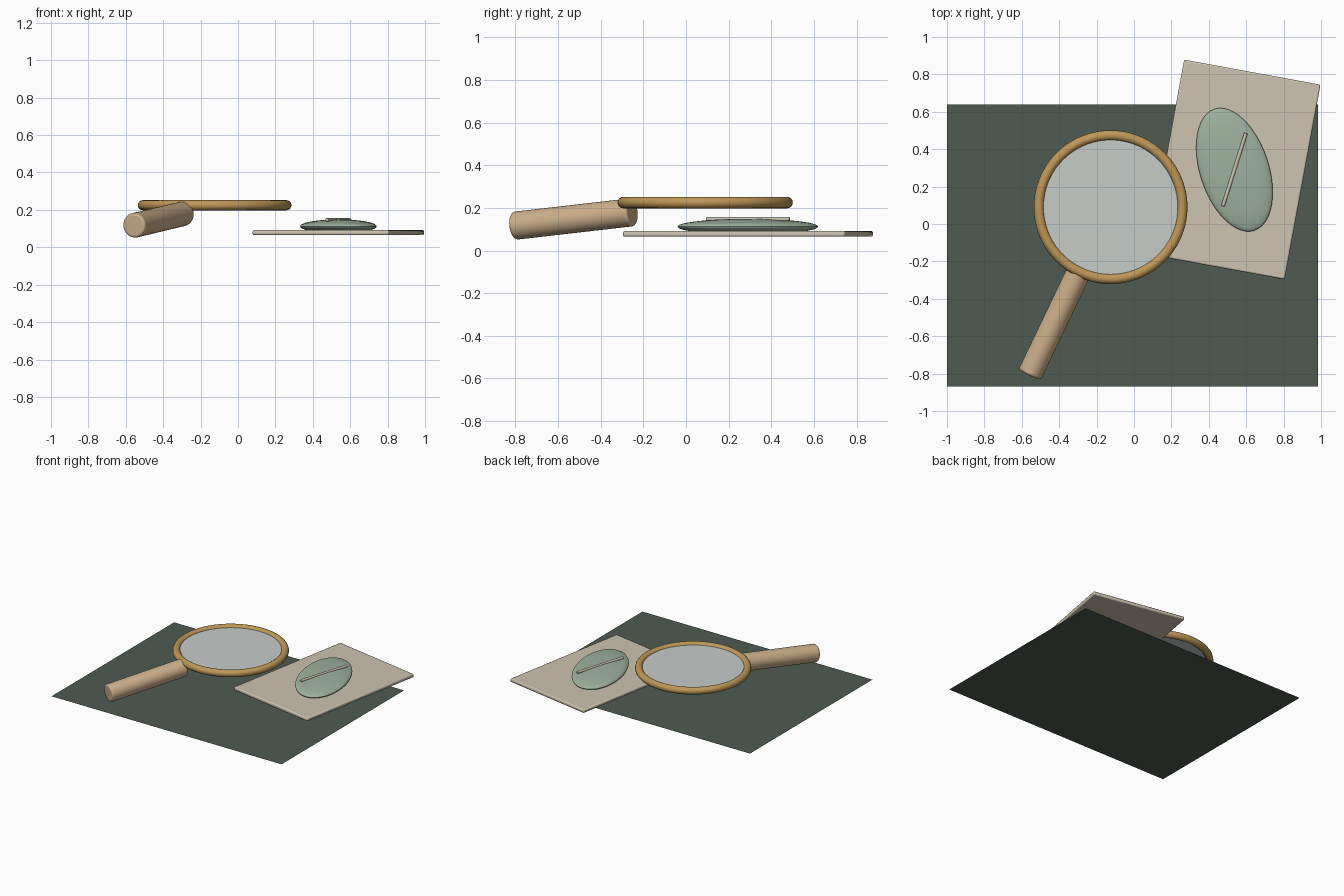
import bpy, math
from mathutils import Vector

if "Cube" in bpy.data.objects:
    bpy.data.objects.remove(bpy.data.objects["Cube"])


def paint(name, r, g, b):
    """Flat material from 0-255 display values, stored as linear."""
    lin = [((c / 255 + 0.055) / 1.055) ** 2.4 for c in (r, g, b)]
    m = bpy.data.materials.new(name)
    m.diffuse_color = (*lin, 1)
    m.use_nodes = True
    m.node_tree.nodes["Principled BSDF"].inputs["Base Color"].default_value = m.diffuse_color
    return m


mat_green = paint("dark green", 78, 91, 81)
parchment = paint("parchment", 205, 196, 176)
sage = paint("sage green", 158, 178, 158)
brass = paint("brass", 190, 151, 88)
tan_wood = paint("tan wood", 206, 176, 140)
glass = paint("pale glass", 198, 204, 201)


def finish(name, material, bevel=0, segments=3, smooth=True):
    """Name, colour, bevel and shade the active object."""
    ob = bpy.context.object
    ob.name = name
    ob.data.materials.append(material)
    bpy.ops.object.transform_apply(location=False, rotation=False, scale=True)
    if bevel:
        mod = ob.modifiers.new("rounded_edges", "BEVEL")
        mod.width, mod.segments = bevel, segments
        mod.limit_method = "ANGLE"
    if smooth:
        bpy.ops.object.shade_smooth_by_angle(angle=math.radians(35))
    return ob


def rod(name, centre, direction, length, radius, material, bevel):
    """Cylinder along a direction."""
    rot = Vector(direction).to_track_quat("Z", "Y").to_euler()
    bpy.ops.mesh.primitive_cylinder_add(vertices=32, radius=radius, depth=length,
                                        location=centre, rotation=rot)
    return finish(name, material, bevel)


# Flat ground cloth
bpy.ops.mesh.primitive_plane_add(size=1, location=(-0.0075, -0.115, 0))
bpy.context.object.scale = (1.985, 1.51, 1)
finish("cloth", mat_green, smooth=False)

# Card with softened edges
bpy.ops.mesh.primitive_cube_add(size=1, location=(0.537, 0.291, 0.0785),
                                rotation=(0, 0, math.radians(-10.4)))
bpy.context.object.scale = (0.741, 1.059, 0.027)
finish("card", parchment, bevel=0.008, segments=2)

# Leaf: a flattened ellipsoid resting in the card
bpy.ops.mesh.primitive_uv_sphere_add(segments=48, ring_count=24, radius=1,
                                     location=(0.537, 0.29, 0.112),
                                     rotation=(0, 0, math.radians(18.2)))
bpy.context.object.scale = (0.184, 0.342, 0.037)
finish("leaf", sage)

# Leaf midrib
rod("leaf_vein", (0.537, 0.291, 0.147), (0.125, 0.395, 0), 0.41, 0.0095, parchment, 0.003)

# Magnifier: ring, lens and handle
ring_centre = (-0.125, 0.09, 0.225)
bpy.ops.mesh.primitive_torus_add(major_segments=72, minor_segments=16, location=ring_centre,
                                 major_radius=0.384, minor_radius=0.027)
finish("lens_ring", brass)

bpy.ops.mesh.primitive_cylinder_add(vertices=72, radius=0.366, depth=0.02, location=ring_centre)
finish("lens", glass)

rod("handle", (-0.425, -0.528, 0.148), (0.43, 0.897, 0.103), 0.616, 0.066, tan_wood, 0.012)
